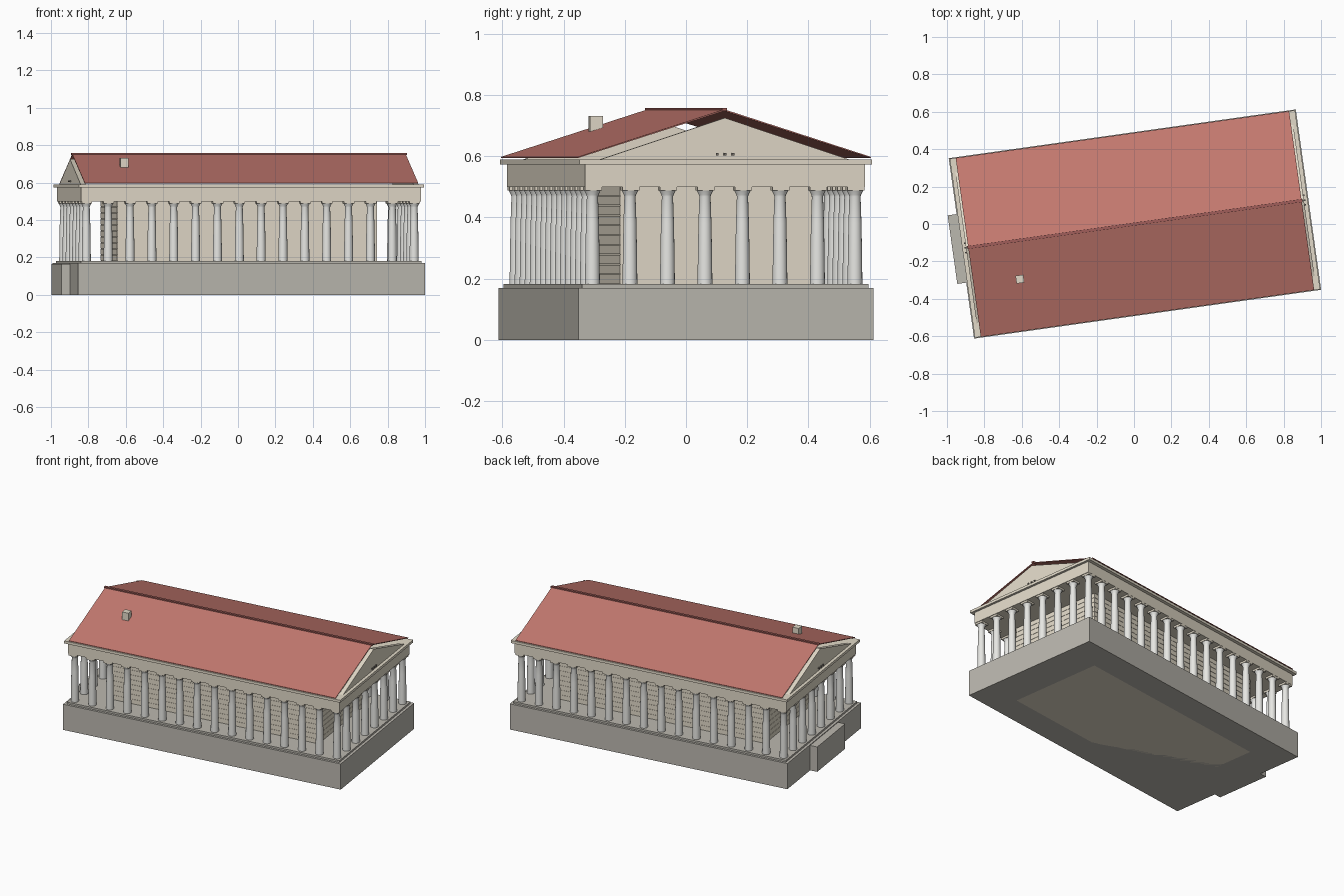
import bpy, bmesh, math
from mathutils import Matrix, Vector

if "Cube" in bpy.data.objects:
    bpy.data.objects.remove(bpy.data.objects["Cube"])

# The whole temple is turned 8 degrees on the ground
TURN = Matrix.Translation((0.005, 0, 0)) @ Matrix.Rotation(math.radians(8), 4, 'Z')

def material(name, rgb):
    m = bpy.data.materials.new(name)
    m.diffuse_color = (*rgb, 1)
    m.use_nodes = True
    m.node_tree.nodes["Principled BSDF"].inputs["Base Color"].default_value = m.diffuse_color
    return m

STONE = material("grey_stone", (0.50, 0.48, 0.43))
CREAM = material("cream_stone", (0.76, 0.70, 0.58))
MARBLE = material("pale_marble", (0.80, 0.80, 0.77))
RED = material("red_roof", (0.55, 0.19, 0.16))
DARK_RED = material("dark_red", (0.35, 0.11, 0.10))
DARK = material("dark_detail", (0.2, 0.18, 0.16))

def finish(name, bm, mat, smooth=False):
    bmesh.ops.recalc_face_normals(bm, faces=bm.faces)
    bm.transform(TURN)
    me = bpy.data.meshes.new(name)
    bm.to_mesh(me)
    bm.free()
    me.materials.append(mat)
    ob = bpy.data.objects.new(name, me)
    bpy.context.collection.objects.link(ob)
    if smooth:
        bpy.ops.object.select_all(action='DESELECT')
        ob.select_set(True)
        bpy.context.view_layer.objects.active = ob
        bpy.ops.object.shade_smooth_by_angle(angle=math.radians(35))
    return ob

def add_box(bm, x0, x1, y0, y1, z0, z1):
    m = Matrix.Translation(((x0 + x1) / 2, (y0 + y1) / 2, (z0 + z1) / 2))
    bmesh.ops.create_cube(bm, size=1, matrix=m @ Matrix.Diagonal((x1 - x0, y1 - y0, z1 - z0, 1)))

def slab(name, hx, hy, z0, z1, mat):
    bm = bmesh.new()
    add_box(bm, -hx, hx, -hy, hy, z0, z1)
    return finish(name, bm, mat)

def add_prism(bm, profile, x0, x1):
    a = [bm.verts.new((x0, y, z)) for y, z in profile]
    b = [bm.verts.new((x1, y, z)) for y, z in profile]
    bm.faces.new(a)
    bm.faces.new(b)
    for i in range(len(a)):
        j = (i + 1) % len(a)
        bm.faces.new((a[i], a[j], b[j], b[i]))

def add_lathe(bm, x, y, profile, sides=16):
    rings = [[bm.verts.new((x + r * math.cos(2 * math.pi * i / sides),
                            y + r * math.sin(2 * math.pi * i / sides), z))
              for i in range(sides)] for r, z in profile]
    for lo, hi in zip(rings, rings[1:]):
        for i in range(sides):
            j = (i + 1) % sides
            bm.faces.new((lo[i], lo[j], hi[j], hi[i]))
    bm.faces.new(rings[0])
    bm.faces.new(rings[-1])

# Platform, upper step and entrance block on the left end
slab("platform", 0.937, 0.487, 0, 0.17, STONE)
slab("upper_step", 0.92, 0.472, 0.17, 0.182, STONE)
bm = bmesh.new()
add_box(bm, -0.985, -0.93, -0.185, 0.185, 0, 0.165)
finish("entrance_block", bm, STONE)

# Inner hall with thin raised stone courses
slab("inner_hall", 0.70, 0.315, 0.0, 0.505, CREAM)
bm = bmesh.new()
for i in range(10):
    z = 0.184 + i * 0.032
    add_box(bm, -0.702, 0.702, -0.317, 0.317, z, z + 0.029)
finish("wall_courses", bm, CREAM)

# Column positions around the edge: 16 on each long side, 8 on each end
CX, CY = 0.885, 0.433
spots = [(-CX + 2 * CX * i / 15, s * CY) for i in range(16) for s in (-1, 1)]
spots += [(s * CX, -CY + 2 * CY * i / 7) for i in range(1, 7) for s in (-1, 1)]

# Tapered columns with flared capitals, and square blocks on top
shaft = [(0.0245, 0.18), (0.0235, 0.27), (0.0215, 0.38), (0.0185, 0.468),
         (0.020, 0.474), (0.027, 0.488)]
bm = bmesh.new()
for x, y in spots:
    add_lathe(bm, x, y, shaft)
finish("columns", bm, MARBLE, True)
bm = bmesh.new()
for x, y in spots:
    add_box(bm, x - 0.028, x + 0.028, y - 0.028, y + 0.028, 0.488, 0.502)
finish("capital_blocks", bm, CREAM)

# Beam and cornice
slab("entablature", 0.917, 0.462, 0.50, 0.573, CREAM)
slab("cornice", 0.932, 0.483, 0.573, 0.590, CREAM)

# Triangular gables, with small blocks at their feet
for side, s in (("left", -1), ("right", 1)):
    bm = bmesh.new()
    add_prism(bm, [(-0.414, 0.588), (0.414, 0.588), (0, 0.725)], s * 0.885, s * 0.912)
    finish(side + "_gable", bm, CREAM)
    bm = bmesh.new()
    for y in (-0.026, 0, 0.026):
        add_box(bm, s * 0.915 - 0.005, s * 0.915 + 0.005, y - 0.004, y + 0.004, 0.602, 0.611)
    finish(side + "_gable_blocks", bm, DARK)

# Thin pitched roof, open at the ends above the gables
bm = bmesh.new()
add_prism(bm, [(-0.483, 0.598), (0, 0.753), (0.483, 0.598), (0.483, 0.594),
               (0, 0.748), (-0.483, 0.594)], -0.90, 0.90)
finish("roof", bm, RED)
bm = bmesh.new()
add_box(bm, -0.905, 0.905, -0.008, 0.008, 0.748, 0.758)
finish("ridge_strip", bm, DARK_RED)

# Chimney on the front slope
bm = bmesh.new()
c = TURN.inverted() @ Vector((-0.61, -0.295, 0))
add_box(bm, c.x - 0.021, c.x + 0.021, c.y - 0.021, c.y + 0.021, 0.675, 0.731)
finish("chimney", bm, CREAM)
